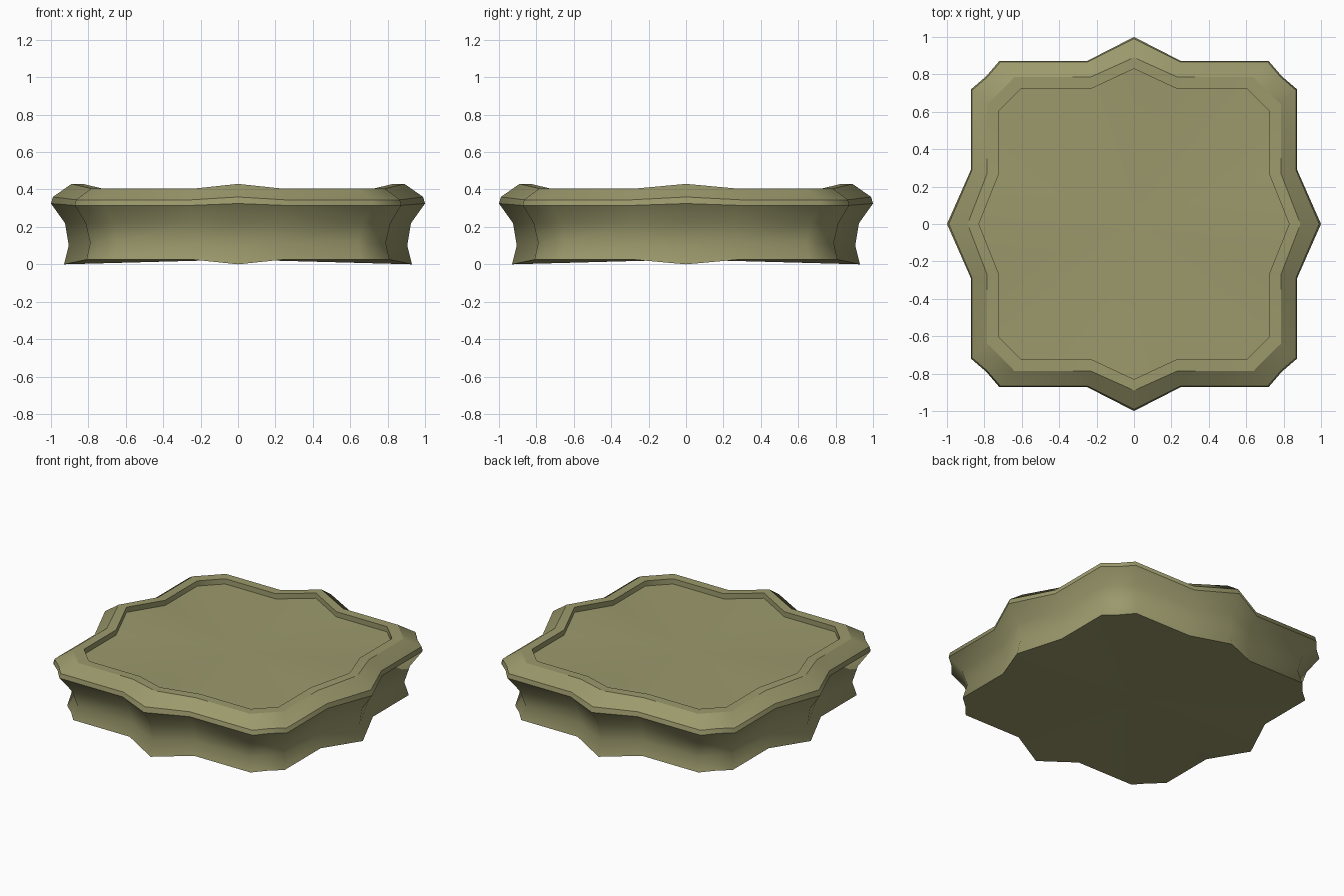
import bpy, bmesh

if "Cube" in bpy.data.objects:
    bpy.data.objects.remove(bpy.data.objects["Cube"])

# Profile rings: tip z, side z, tip reach, side reach, corner start, corner middle, sharp crease
RINGS = [
    (0.000, 0.025, 0.930, 0.810, 0.660, 0.730, True),
    (0.100, 0.115, 0.905, 0.790, 0.640, 0.710, False),
    (0.220, 0.220, 0.925, 0.815, 0.665, 0.735, False),
    (0.325, 0.315, 1.000, 0.872, 0.720, 0.790, True),
    (0.360, 0.345, 0.990, 0.866, 0.715, 0.785, True),
    (0.430, 0.405, 0.890, 0.785, 0.640, 0.712, True),
    (0.430, 0.405, 0.830, 0.725, 0.602, 0.664, True),
    (0.395, 0.370, 0.830, 0.725, 0.602, 0.664, True),
]
NOTCH_X, NOTCH_Y = 0.25, 0.29


def outline(tip_z, side_z, tip, side, corner, mid):
    """Counter-clockwise lobed outline made from one mirrored quadrant."""
    k = 0.9 + 0.1 * (tip - 0.83) / 0.17
    quad = [(tip, 0, tip_z), (side, NOTCH_Y * k, side_z), (side, corner, side_z),
            (mid, mid, side_z), (corner, side, side_z), (NOTCH_X * k, side, side_z),
            (0, tip, tip_z)]
    half = quad + [(-x, y, z) for x, y, z in reversed(quad[:-1])]
    return half + [(-x, -y, z) for x, y, z in half[1:-1]]


bm = bmesh.new()
loops = [[bm.verts.new(p) for p in outline(*r[:6])] for r in RINGS]
n = len(loops[0])

# Side wall, rim and recess wall
for a, b in zip(loops, loops[1:]):
    for i in range(n):
        j = (i + 1) % n
        bm.faces.new((a[i], a[j], b[j], b[i]))

# Underside and recessed top panel
under = bm.verts.new((0, 0, 0.025))
panel = bm.verts.new((0, 0, 0.37))
for i in range(n):
    j = (i + 1) % n
    bm.faces.new((loops[0][j], loops[0][i], under))
    bm.faces.new((loops[-1][i], loops[-1][j], panel))

# Smooth shading with creases along the chosen rings
for f in bm.faces:
    f.smooth = True
for ring, loop in zip(RINGS, loops):
    if ring[6]:
        for i in range(n):
            bm.edges.get((loop[i], loop[(i + 1) % n])).smooth = False

mesh = bpy.data.meshes.new("plinth")
bm.to_mesh(mesh)
bm.free()
obj = bpy.data.objects.new("plinth", mesh)
bpy.context.collection.objects.link(obj)

mat = bpy.data.materials.new("olive_stone")
mat.diffuse_color = (0.33, 0.32, 0.15, 1)
mat.use_nodes = True
mat.node_tree.nodes["Principled BSDF"].inputs["Base Color"].default_value = mat.diffuse_color
mesh.materials.append(mat)
